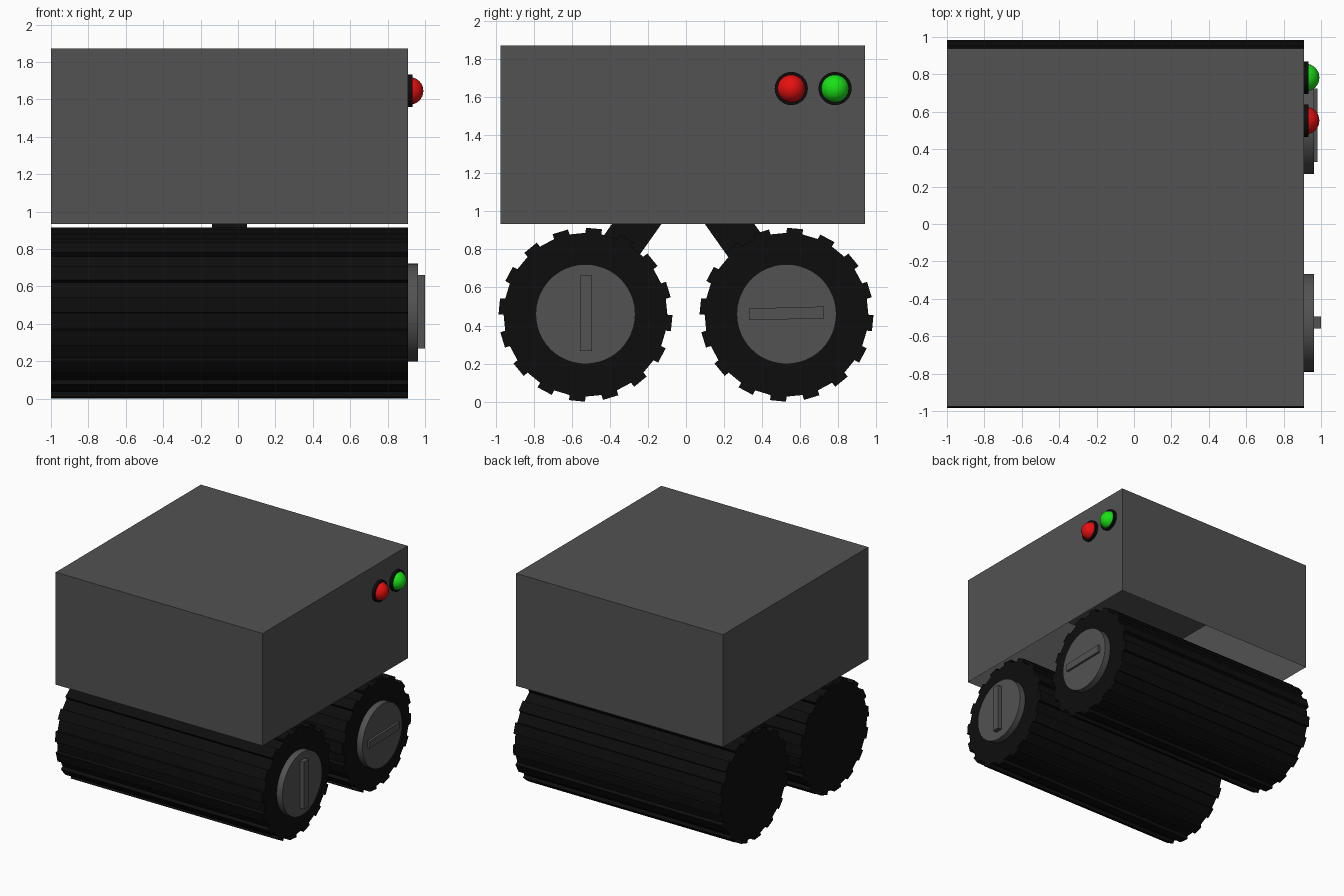
import bpy, bmesh
from math import pi, radians, cos, sin
from mathutils import Matrix

if "Cube" in bpy.data.objects:
    bpy.data.objects.remove(bpy.data.objects["Cube"])


def material(name, rgb):
    m = bpy.data.materials.new(name)
    m.diffuse_color = (*rgb, 1)
    m.use_nodes = True
    m.node_tree.nodes["Principled BSDF"].inputs["Base Color"].default_value = m.diffuse_color
    return m


GREY = material("dark_grey", (0.085, 0.085, 0.085))
BLACK = material("black", (0.004, 0.004, 0.004))
RED = material("red", (0.8, 0.005, 0.005))
GREEN = material("green", (0.01, 0.75, 0.008))


def finish(name, bm, mat, smooth=False):
    me = bpy.data.meshes.new(name)
    bm.to_mesh(me)
    bm.free()
    me.materials.append(mat)
    ob = bpy.data.objects.new(name, me)
    bpy.context.collection.objects.link(ob)
    if smooth:
        bpy.context.view_layer.objects.active = ob
        ob.select_set(True)
        bpy.ops.object.shade_smooth_by_angle(angle=radians(35))
        ob.select_set(False)
    return ob


def prism(name, profile, x0, x1, mat, smooth=False):
    """Extrude a (y, z) outline along x."""
    bm = bmesh.new()
    face = bm.faces.new([bm.verts.new((x0, y, z)) for y, z in profile])
    ext = bmesh.ops.extrude_face_region(bm, geom=[face])["geom"]
    bmesh.ops.translate(bm, vec=(x1 - x0, 0, 0),
                        verts=[v for v in ext if isinstance(v, bmesh.types.BMVert)])
    bmesh.ops.recalc_face_normals(bm, faces=bm.faces)
    return finish(name, bm, mat, smooth)


def circle(cy, cz, r, n):
    return [(cy + r * cos(2 * pi * i / n), cz + r * sin(2 * pi * i / n)) for i in range(n)]


def rect(y0, y1, z0, z1):
    return [(y0, z0), (y1, z0), (y1, z1), (y0, z1)]


def tread(cy, cz, r=0.43, depth=0.027, teeth=16):
    """Ring outline with every other side raised as a block."""
    pts, half = [], pi / teeth / 2
    for i in range(teeth):
        a = radians(84.4) + i * 2 * pi / teeth
        lift = (depth * cos(a), depth * sin(a))
        lo = (cy + r * cos(a - half), cz + r * sin(a - half))
        hi = (cy + r * cos(a + half), cz + r * sin(a + half))
        pts += [lo, (lo[0] + lift[0], lo[1] + lift[1]),
                (hi[0] + lift[0], hi[1] + lift[1]), hi]
    return pts


X0, X1, AXLE = -1.0, 0.91, 0.457

# Body shell, open underneath
bm = bmesh.new()
bmesh.ops.create_cube(bm, size=1, matrix=Matrix.Translation(((X0 + X1) / 2, -0.018, 1.402))
                      @ Matrix.Diagonal((X1 - X0, 1.914, 0.938, 1)))
bmesh.ops.delete(bm, geom=[f for f in bm.faces if f.normal.z < -0.9], context='FACES_ONLY')
finish("body_shell", bm, GREY)

# Rollers, hub discs and slanted struts
for side, label in ((-1, "front"), (1, "rear")):
    cy = side * 0.528
    prism(label + "_roller", tread(cy, AXLE), X0, X1, BLACK)
    prism(label + "_hub", circle(cy, AXLE + 0.003, 0.262, 48), X1, 0.963, GREY, True)
    strut = [(0.48 - 0.13, 0.6), (0.48 + 0.13, 0.6), (0.02 + 0.13, 1.25), (0.02 - 0.13, 1.25)]
    prism(label + "_strut", [(side * y - 0.015, z) for y, z in strut], -0.14, 0.048, BLACK)

# Hub handles: one upright, one level
prism("front_handle", rect(-0.558, -0.494, 0.267, 0.662), 0.963, 1.0, GREY)
prism("rear_handle", [(0.332, 0.43), (0.725, 0.436), (0.725, 0.5), (0.332, 0.49)],
      0.963, 0.982, GREY)

# Signal lights: black bezel with domed lens
for label, y, mat in (("red", 0.553, RED), ("green", 0.783, GREEN)):
    prism(label + "_light_bezel", circle(y, 1.645, 0.087, 32), X1, 0.933, BLACK, True)
    bm = bmesh.new()
    bmesh.ops.create_uvsphere(bm, u_segments=32, v_segments=16, radius=0.074,
                              matrix=Matrix.Translation((0.917, y, 1.645))
                              @ Matrix.Rotation(pi / 2, 4, 'Y'))
    bmesh.ops.delete(bm, geom=[v for v in bm.verts if v.co.x < 0.912], context='VERTS')
    finish(label + "_light_lens", bm, mat, True)
